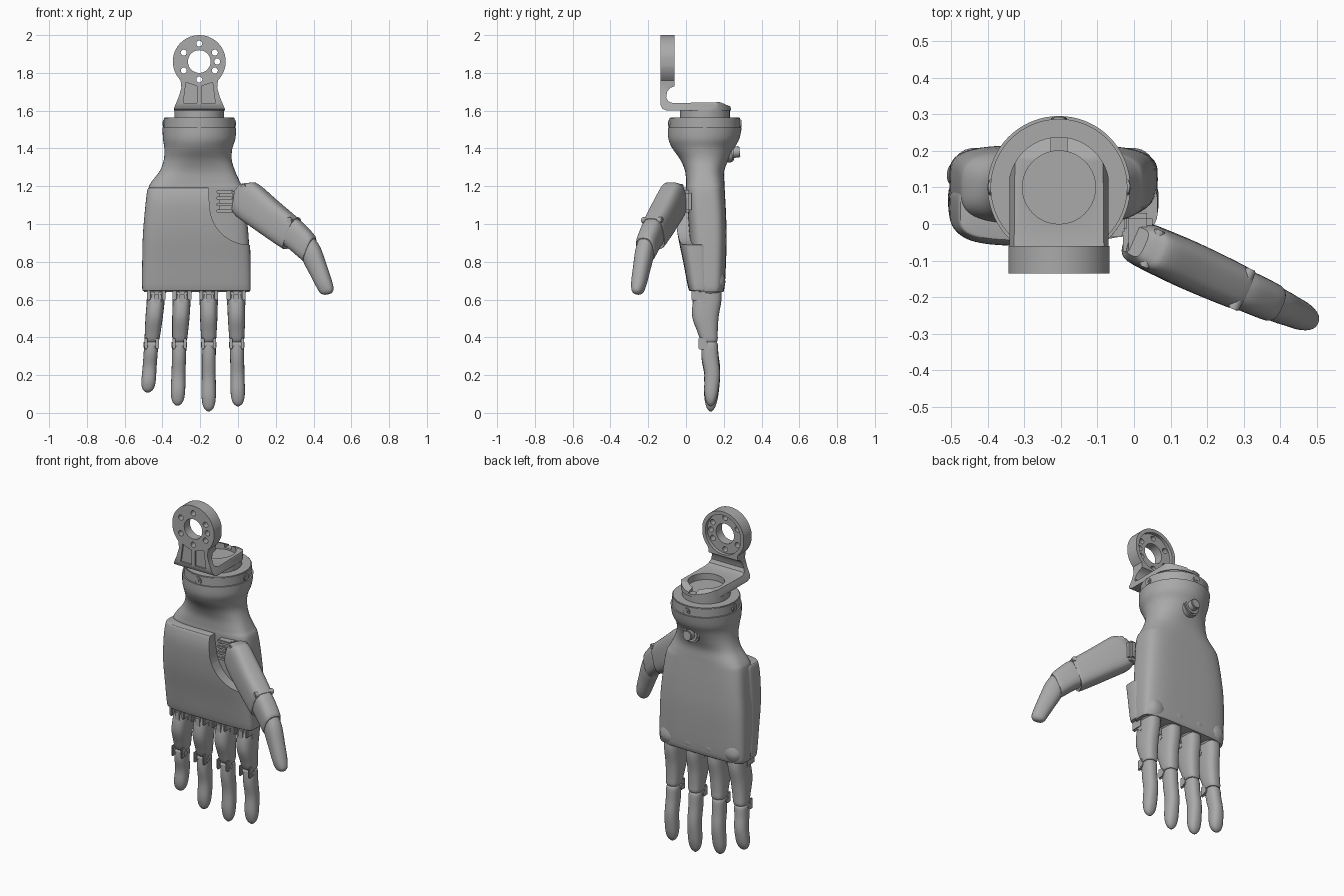
import bpy, bmesh, math
from mathutils import Vector, Matrix

cube = bpy.data.objects.get("Cube")
if cube:
    bpy.data.objects.remove(cube, do_unlink=True)

grey = bpy.data.materials.new("satin grey")
grey.use_nodes = True
grey.diffuse_color = (.4, .4, .4, 1)
grey.node_tree.nodes["Principled BSDF"].inputs["Base Color"].default_value = (.4, .4, .4, 1)

AXIS_X, AXIS_Y = -.205, .1          # wrist axis position
EYE_Z = 1.86                        # centre of the mounting eye


def add_object(name, bm, smooth=True):
    bmesh.ops.recalc_face_normals(bm, faces=bm.faces)
    mesh = bpy.data.meshes.new(name)
    bm.to_mesh(mesh)
    bm.free()
    mesh.materials.append(grey)
    obj = bpy.data.objects.new(name, mesh)
    bpy.context.collection.objects.link(obj)
    if smooth:
        shade(obj)
    return obj


def select_only(obj):
    bpy.ops.object.select_all(action='DESELECT')
    obj.select_set(True)
    bpy.context.view_layer.objects.active = obj


def shade(obj):
    select_only(obj)
    bpy.ops.object.shade_smooth_by_angle(angle=math.radians(35))


def ring(cx, cy, hx, hy, z, power):
    """Horizontal section: centre, half axes and squareness as one flat list."""
    return [cx, cy, z, hx, 0, 0, 0, hy, 0, power]


def span(z, x0, x1, y0, y1, power):
    return ring((x0 + x1) / 2, (y0 + y1) / 2, (x1 - x0) / 2, (y1 - y0) / 2, z, power)


def loft(name, sections, sides=48, steps=4):
    """Skin smooth superellipse sections, interpolated along the length."""
    keys = [sections[0]] + sections + [sections[-1]]
    rows = []
    for a, b, c, d in zip(keys, keys[1:], keys[2:], keys[3:]):
        for i in range(steps):
            t = i / steps
            rows.append([q + t * ((r - p) / 2 + t * (p - 2.5 * q + 2 * r - s / 2
                         + t * (1.5 * (q - r) + (s - p) / 2)))
                         for p, q, r, s in zip(a, b, c, d)])
    rows.append(sections[-1])
    bm = bmesh.new()
    loops = []
    for row in rows:
        centre, u, v, power = Vector(row[:3]), Vector(row[3:6]), Vector(row[6:9]), row[9]
        loop = []
        for k in range(sides):
            a = math.tau * k / sides
            c, s = math.cos(a), math.sin(a)
            c = math.copysign(abs(c) ** (2 / power), c)
            s = math.copysign(abs(s) ** (2 / power), s)
            loop.append(bm.verts.new(centre + u * c + v * s))
        loops.append(loop)
    for a, b in zip(loops, loops[1:]):
        for k in range(sides):
            n = (k + 1) % sides
            bm.faces.new((a[k], a[n], b[n], b[k]))
    bm.faces.new(loops[0])
    bm.faces.new(loops[-1])
    return add_object(name, bm)


def cylinder(name, start, end, radius, bevel=0.0, sides=40):
    start, end = Vector(start), Vector(end)
    axis = end - start
    bm = bmesh.new()
    turn = axis.to_track_quat('Z', 'Y').to_matrix().to_4x4()
    bmesh.ops.create_cone(bm, cap_ends=True, segments=sides, radius1=radius, radius2=radius,
                          depth=axis.length, matrix=Matrix.Translation((start + end) / 2) @ turn)
    if bevel:
        rims = [e for e in bm.edges if any(len(f.verts) > 4 for f in e.link_faces)]
        bmesh.ops.bevel(bm, geom=rims, offset=bevel, segments=2, affect='EDGES')
    return add_object(name, bm)


def box(name, x0, x1, y0, y1, z0, z1, bevel=.006):
    bm = bmesh.new()
    size = Matrix.Diagonal((x1 - x0, y1 - y0, z1 - z0, 1))
    place = Matrix.Translation(((x0 + x1) / 2, (y0 + y1) / 2, (z0 + z1) / 2))
    bmesh.ops.create_cube(bm, size=1, matrix=place @ size)
    if bevel:
        bmesh.ops.bevel(bm, geom=bm.edges[:], offset=bevel, segments=2, affect='EDGES')
    return add_object(name, bm)


def prism(name, outline, axis, low, high):
    """Extrude a flat outline along the x, y or z axis."""
    bm = bmesh.new()
    at = 'xyz'.index(axis)
    verts = []
    for p in outline:
        co = list(p)
        co.insert(at, low)
        verts.append(bm.verts.new(co))
    face = bm.faces.new(verts)
    moved = bmesh.ops.extrude_face_region(bm, geom=[face])['geom']
    shift = Vector((0, 0, 0))
    shift[at] = high - low
    bmesh.ops.translate(bm, vec=shift, verts=[g for g in moved if isinstance(g, bmesh.types.BMVert)])
    return add_object(name, bm, smooth=False)


def carve(target, cutter, operation='DIFFERENCE'):
    cutter.hide_render = True
    mod = target.modifiers.new("carve", 'BOOLEAN')
    mod.operation, mod.solver, mod.object = operation, 'EXACT', cutter
    select_only(target)
    bpy.ops.object.modifier_apply(modifier=mod.name)
    bpy.data.objects.remove(cutter, do_unlink=True)


def arc(cx, cy, radius, start, end, count=40):
    angles = [math.radians(start + (end - start) * i / count) for i in range(count + 1)]
    return [(cx + radius * math.cos(a), cy + radius * math.sin(a)) for a in angles]


# Mounting bracket: side profile trimmed by its front and plan outlines
side = [(-.135, 2.01), (-.135, 1.63), (-.125, 1.61), (-.1, 1.6), (.24, 1.6), (.24, 1.62), (.18, 1.645),
        (-.07, 1.64), (-.095, 1.65), (-.105, 1.67), (-.1, 1.7), (-.085, 1.72), (-.06, 1.73), (-.06, 2.01)]
bracket = prism("mounting_bracket", side, 'x', AXIS_X - .2, AXIS_X + .2)
foot = [(.095, 1.72), (.11, 1.67), (.135, 1.61), (.135, 1.59)]
front = arc(AXIS_X, EYE_Z, .14, -45, 225)
front += [(AXIS_X - w, z) for w, z in foot] + [(AXIS_X + w, z) for w, z in reversed(foot)]
carve(bracket, prism("front_trim", front, 'y', -.3, .4), 'INTERSECT')
plan = arc(AXIS_X, AXIS_Y, .138, 0, 180) + [(AXIS_X - .138, -.3), (AXIS_X + .138, -.3)]
carve(bracket, prism("plan_trim", plan, 'z', 1.5, 2.1), 'INTERSECT')
carve(bracket, cylinder("eye_hole", (AXIS_X, -.3, EYE_Z), (AXIS_X, .1, EYE_Z), .06))
carve(bracket, cylinder("eye_recess", (AXIS_X, -.08, EYE_Z), (AXIS_X, .1, EYE_Z), .118))
for x, z in arc(AXIS_X, EYE_Z, .095, 30, 330, 5) + [(AXIS_X + .095, EYE_Z)]:
    carve(bracket, cylinder("bolt_hole", (x, -.3, z), (x, .1, z), .016, sides=16))
for s in (-1, 1):
    pocket = [(AXIS_X + s * w, z) for w, z in ((.012, 1.64), (.085, 1.64), (.07, 1.75), (.012, 1.73))]
    carve(bracket, prism("pocket", pocket, 'y', -.2, -.125))
carve(bracket, cylinder("socket", (AXIS_X, AXIS_Y, 1.59), (AXIS_X, AXIS_Y, 1.8), .1))
carve(bracket, box("notch", AXIS_X - .022, AXIS_X + .022, .15, .3, 1.615, 1.8, 0))
shade(bracket)

# Wrist collar with screws
cylinder("collar_neck", (AXIS_X, AXIS_Y, 1.55), (AXIS_X, AXIS_Y, 1.605), .132, sides=64)
cylinder("wrist_collar", (AXIS_X, AXIS_Y, 1.505), (AXIS_X, AXIS_Y, 1.565), .187, .004, 64)
for x, y in arc(0, 0, 1, 0, 270, 3):
    hub = Vector((AXIS_X, AXIS_Y, 1.532))
    out = Vector((x, y, 0))
    cylinder("collar_screw", hub + out * .17, hub + out * .193, .022, .003, 24)
    cylinder("screw_socket", hub + out * .18, hub + out * .195, .01, 0, 6)

# Hand body: knuckle edge up through the wrist
loft("hand_body", [
    span(.64, -.49, .055, .05, .19, 4), span(.67, -.503, .065, .04, .205, 4),
    span(.9, -.503, .058, .02, .215, 4), span(1.05, -.49, .045, .01, .212, 4),
    span(1.18, -.475, .03, 0, .205, 3.6), span(1.22, -.46, .012, 0, .203, 3.2),
    span(1.28, -.415, -.015, -.005, .202, 2.6), span(1.34, -.393, -.033, -.03, .225, 2.2),
    span(1.4, -.39, -.03, -.072, .255, 2), span(1.45, -.397, -.014, -.093, .282, 2),
    span(1.51, -.4, -.01, -.095, .295, 2)], sides=72)

# Palm cover with a cut-away for the thumb
cover = loft("palm_cover", [
    span(.648, -.495, .06, .025, .12, 4), span(.66, -.507, .067, .012, .13, 4),
    span(.8, -.507, .066, -.015, .13, 4), span(.95, -.503, .063, -.045, .13, 4),
    span(1.1, -.49, .06, -.06, .13, 4), span(1.18, -.48, .05, -.05, .12, 4),
    span(1.192, -.47, .045, -.04, .11, 4)], sides=72)
opening = [(-.155, 1.3), (-.155, 1.15)] + arc(.06, 1.1, .21, 180, 270, 14) + [(.3, .89), (.3, 1.3)]
carve(cover, prism("thumb_opening", opening, 'y', -.3, .3))
shade(cover)

# Charging button on the back of the wrist
cylinder("button_boss", (AXIS_X, .18, 1.375), (AXIS_X, .252, 1.38), .052, .008)
cylinder("button", (AXIS_X, .2, 1.375), (AXIS_X, .285, 1.383), .03, .005)


def finger(label, base_x, joint_x, tip_x, tip_z):
    """Knuckle, two segments and hinge hardware of one finger."""
    def x_at(z):
        return joint_x + (base_x - joint_x) * (z - .36) / .29

    def part(z, half, y0, y1, power=2.6):
        return ring(x_at(z), (y0 + y1) / 2, half, (y1 - y0) / 2, z, power)

    loft(label + "_knuckle_shroud", [ring(base_x, .125, .07 * math.cos(a), .083 * math.cos(a),
         .7 + .09 * math.sin(a), 2.4) for a in (-1.5, -1.2, -.8, -.4, 0, .6, 1.2, 1.5)], 32)
    loft(label + "_proximal", [part(.66, .046, .07, .185), part(.6, .047, .04, .188),
         part(.51, .046, .033, .173), part(.43, .042, .06, .168), part(.39, .039, .075, .168),
         part(.375, .034, .085, .163)], 32)
    drop = .375 - tip_z
    profile = ((0, .03, .09, .16), (.05, .037, .082, .168), (.25, .037, .083, .172), (.5, .037, .098, .18),
               (.75, .038, .096, .172), (.88, .034, .102, .162), (.96, .023, .112, .15), (1, .006, .126, .136))
    loft(label + "_distal", [ring(joint_x + (tip_x - joint_x) * t, (a + b) / 2, w, (b - a) / 2,
         .375 - drop * t, 2.3) for t, w, a, b in profile], 32)
    for z, y, half in ((.585, .095, .048), (.36, .1, .041)):
        x = x_at(z)
        cylinder(label + "_hinge_pin", (x - half, y, z), (x + half, y, z), .018, .003, 20)
    for s in (-1, 1):
        x = x_at(.62) + s * .04
        box(label + "_knuckle_lug", x - .01, x + .01, .03, .11, .595, .67)
        x = x_at(.365) + s * .03
        box(label + "_joint_lug", x - .008, x + .008, .065, .11, .335, .4)
    x = x_at(.63)
    box(label + "_knuckle_link", x - .026, x + .026, .035, .1, .57, .64, .012)


for spec in (("index", -.01, -.006, 0, .035), ("middle", -.155, -.155, -.155, .008),
             ("ring", -.295, -.31, -.32, .038), ("little", -.43, -.458, -.478, .108)):
    finger(*spec)

# Thumb: sections run between an upper and a lower edge in one slanted plane
SLANT = -.45
normal = Vector((-SLANT, 1, 0)).normalized()


def thumb_point(x, z):
    return Vector((x, SLANT * x - .045, z))


def thumb_part(name, sections, power=2.8):
    rows = []
    for ux, uz, lx, lz, thick in sections:
        top, low = thumb_point(ux, uz), thumb_point(lx, lz)
        rows.append([*((top + low) / 2), *((top - low) / 2), *(normal * thick), power])
    loft(name, rows, 36)


thumb_part("thumb_base", [(.03, 1.215, -.01, 1.17, .04), (.06, 1.218, -.014, 1.12, .055),
           (.1, 1.212, -.015, 1.055, .062), (.2, 1.125, .09, .975, .066),
           (.3, 1.04, .235, .875, .062), (.312, 1.028, .25, .872, .056)], 3.2)
thumb_part("thumb_middle", [(.295, 1.035, .24, .89, .054), (.335, 1.01, .275, .868, .056),
           (.394, .947, .345, .808, .053), (.405, .925, .355, .8, .047)])
thumb_part("thumb_tip", [(.39, .94, .345, .82, .045), (.43, .88, .357, .785, .047),
           (.463, .79, .385, .732, .043), (.49, .71, .418, .668, .039), (.503, .66, .437, .635, .03),
           (.497, .638, .455, .626, .018), (.485, .63, .468, .626, .006)], 2.3)
for x, z, reach in ((.295, 1.02, .06), (.05, 1.195, .055)):
    p = thumb_point(x, z)
    cylinder("thumb_pin", p - normal * reach, p + normal * reach, .016, .003, 20)

# Thumb hinge between palm and thumb
box("thumb_mount", -.03, .05, -.09, .03, 1.06, 1.18, .015)
box("hinge_block", -.1, -.02, -.02, .05, 1.06, 1.18)
for i in range(4):
    z = 1.06 + i * .034
    box("hinge_rib", -.115, -.03, -.035, .02, z, z + .018, .004)
